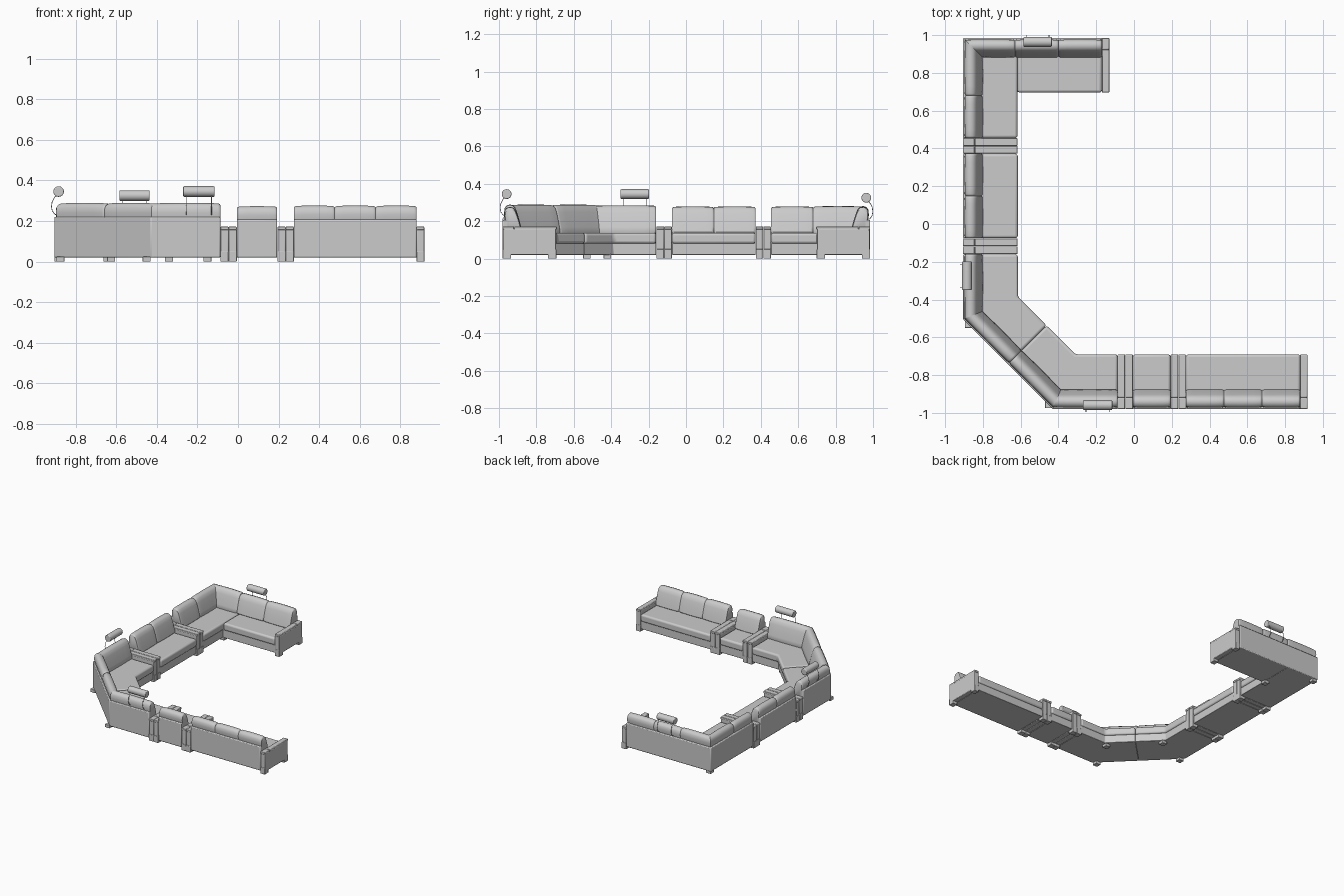
import bpy, bmesh, math
from mathutils import Vector as V

if "Cube" in bpy.data.objects:
    bpy.data.objects.remove(bpy.data.objects["Cube"])

DEPTH = 0.287   # seat depth measured from the outer back line


def finish(name, bm, bevel=0.0, segs=2):
    bmesh.ops.recalc_face_normals(bm, faces=bm.faces)
    me = bpy.data.meshes.new(name)
    bm.to_mesh(me)
    bm.free()
    ob = bpy.data.objects.new(name, me)
    bpy.context.collection.objects.link(ob)
    if bevel:
        m = ob.modifiers.new("soft_edges", 'BEVEL')
        m.width, m.segments, m.limit_method = bevel, segs, 'ANGLE'
        m.angle_limit = math.radians(40)
    bpy.context.view_layer.objects.active = ob
    ob.select_set(True)
    bpy.ops.object.shade_smooth_by_angle(angle=math.radians(40))
    ob.select_set(False)
    return ob


def prism(name, pts, z0, z1, bevel=0.0, segs=2):
    bm = bmesh.new()
    f = bm.faces.new([bm.verts.new((p[0], p[1], z0)) for p in pts])
    r = bmesh.ops.extrude_face_region(bm, geom=[f])
    bmesh.ops.translate(bm, vec=(0, 0, z1 - z0),
                        verts=[v for v in r['geom'] if isinstance(v, bmesh.types.BMVert)])
    return finish(name, bm, bevel, segs)


def rect(x0, y0, x1, y1):
    return [(x0, y0), (x1, y0), (x1, y1), (x0, y1)]


def stations(path):
    """Pair every path point with its mitred inward normal."""
    path = [V(p) for p in path]
    ns = []
    for a, b in zip(path, path[1:]):
        d = (b - a).normalized()
        ns.append(V((d.y, -d.x)))
    out = []
    for i, p in enumerate(path):
        a, b = ns[max(i - 1, 0)], ns[min(i, len(ns) - 1)]
        out.append((p, (a + b) / (1 + a.dot(b))))
    return out


def strip(st, d0, d1):
    return [p + n * d0 for p, n in st] + [p + n * d1 for p, n in reversed(st)]


def block(name, p0, p1, d0, d1, z0, z1, bevel=0.004):
    return prism(name, strip(stations([p0, p1]), d0, d1), z0, z1, bevel)


def back_cushion(s0, s1, top, soft0=True, soft1=True):
    """Loft a leaning, puffed profile between two stations."""
    h = top - 0.13
    prof = [(.012, .50), (.008, .70), (.010, .86), (.020, .96), (.036, 1.0), (.052, .985),
            (.066, .91), (.076, .75), (.088, .50), (.098, .25), (.104, .08), (.098, 0), (.03, 0)]
    c = V((.052, .5))
    length = (s1[0] - s0[0]).length
    e = 0.008 / length
    steps = [(0, .88 if soft0 else .99), (e * .5, .95 if soft0 else .99), (e * 1.6, .985), (.2, 1.0),
             (.5, 1.015), (.8, 1.0), (1 - e * 1.6, .985), (1 - e * .5, .95 if soft1 else .99),
             (1, .88 if soft1 else .99)]
    bm = bmesh.new()
    rings = []
    for t, k in steps:
        p, n = s0[0].lerp(s1[0], t), s0[1].lerp(s1[1], t)
        ring = []
        for q in prof:
            d, u = c + (V(q) - c) * k
            w = p + n * d
            ring.append(bm.verts.new((w.x, w.y, .13 + h * u)))
        rings.append(ring)
    for a, b in zip(rings, rings[1:]):
        for i in range(len(prof)):
            j = (i + 1) % len(prof)
            bm.faces.new((a[i], a[j], b[j], b[i]))
    bm.faces.new(rings[0])
    bm.faces.new(rings[-1])
    finish("back_cushion", bm)


def straight_cushions(p0, p1, n, top):
    s = stations([p0, p1])
    for i in range(n):
        a, b = s[0][0].lerp(s[1][0], i / n), s[0][0].lerp(s[1][0], (i + 1) / n)
        back_cushion((a, s[0][1]), (b, s[1][1]), top)


def seat(pts):
    prism("seat_cushion", pts, .08, .138, .014, 4)


def base(pts):
    prism("seat_base", pts, .02, .082, .003)


def shell(st, top):
    prism("back_shell", strip(st, 0, .032), .02, top, .006)


def straight_sofa(p0, p1, n, top):
    st = stations([p0, p1])
    shell(st, .207)
    base(strip(st, .02, DEPTH - .006))
    seat(strip(st, .05, DEPTH + .003))
    straight_cushions(p0, p1, n, top)


def arm(p0, p1):
    block("arm_panel", p0, p1, .003, DEPTH - .002, .02, .16)
    block("arm_cap", p0, p1, .062, DEPTH + .002, .155, .172)
    block("arm_back_cap", p0, p1, 0, .061, .155, .172)
    block("arm_back_leg", p0, p1, 0, .045, 0, .05, .002)
    block("arm_front_leg", p0, p1, DEPTH - .045, DEPTH, 0, .05, .002)


def headrest(p0, p1, z, r=.026):
    (a, n), (b, _) = stations([p0, p1])
    axis = (b - a).normalized()
    L = (b - a).length
    mid = (a + b) / 2 + n * .021
    bm = bmesh.new()
    bmesh.ops.create_cone(bm, cap_ends=True, segments=28, radius1=r, radius2=r, depth=L)
    ob = finish("headrest_roll", bm, .005, 3)
    ob.rotation_euler = V((axis.x, axis.y, 0)).to_track_quat('Z', 'Y').to_euler()
    ob.location = (mid.x, mid.y, z)
    # two bent support rods
    for s in (.1, .9):
        p = a.lerp(b, s)
        cu = bpy.data.curves.new("headrest_rod", 'CURVE')
        cu.dimensions, cu.bevel_depth, cu.bevel_resolution = '3D', .0018, 2
        cu.use_fill_caps = True
        sp = cu.splines.new('POLY')
        pts = [(.015, z - .01), (0, z - .03), (-.011, z - .052), (-.014, z - .075),
               (-.010, z - .095), (.002, z - .112), (.02, z - .118)]
        sp.points.add(len(pts) - 1)
        for q, (d, zz) in zip(sp.points, pts):
            w = p + n * d
            q.co = (w.x, w.y, zz, 1)
        bpy.context.collection.objects.link(bpy.data.objects.new("headrest_rod", cu))


# near row: three-seater and single seat, running right to left
straight_sofa((.88, -.98), (.275, -.98), 3, .275)
straight_sofa((.193, -.98), (-.005, -.98), 1, .272)
# left row: two-seater
straight_sofa((-.905, -.075), (-.905, .372), 2, .278)

# armrests: one end arm per outer end, paired arms between sections
for a, b in [((.918, -.98), (.88, -.98)), ((.275, -.98), (.235, -.98)), ((.234, -.98), (.194, -.98)),
             ((-.006, -.98), (-.046, -.98)), ((-.047, -.98), (-.087, -.98)),
             ((-.905, -.159), (-.905, -.118)), ((-.905, -.117), (-.905, -.076)),
             ((-.905, .373), (-.905, .413)), ((-.905, .414), (-.905, .454)),
             ((-.17, .985), (-.131, .985))]:
    arm(a, b)

# angled corner section with diagonal back
C = stations([(-.087, -.98), (-.43, -.98), (-.905, -.505), (-.905, -.16)])
nd = V((1, 1)).normalized()
mid = ((C[1][0] + C[2][0]) / 2, nd)
shell(C, .22)
halves = [[C[0], C[1], mid], [mid, C[2], C[3]]]
for h in halves:
    base(strip(h, .02, DEPTH - .006))
    seat(strip(h, .05, DEPTH + .003))
back_cushion(C[0], C[1], .288, True, False)
back_cushion(C[1], mid, .288, False, True)
back_cushion(mid, C[2], .288, True, False)
back_cushion(C[2], C[3], .284, False, True)

# square corner section at the far end
E = stations([(-.905, .455), (-.905, .985), (-.17, .985)])
shell(E, .207)
base(rect(-.885, .455, -.624, .965))
base(rect(-.624, .704, -.17, .965))
seat(rect(-.855, .455, -.617, .935))
seat(rect(-.617, .696, -.17, .935))
nl, nt = E[0][1], E[2][1]
back_cushion(E[0], (V((-.905, .68)), nl), .278)
back_cushion((V((-.905, .68)), nl), E[1], .28, True, False)
back_cushion(E[1], (V((-.63, .985)), nt), .28, False, True)
straight_cushions((-.63, .985), (-.17, .985), 2, .276)

# small feet under the corner sections
for x, y in [(-.45, -.955), (-.875, -.53), (-.34, -.715), (-.625, -.42), (-.88, .96), (-.63, .72)]:
    prism("foot", rect(x - .02, y - .02, x + .02, y + .02), 0, .024, .002)

# headrest rolls
headrest((-.115, -.98), (-.27, -.98), .345)
headrest((-.905, -.35), (-.905, -.198), .345)
headrest((-.585, .985), (-.435, .985), .325)
